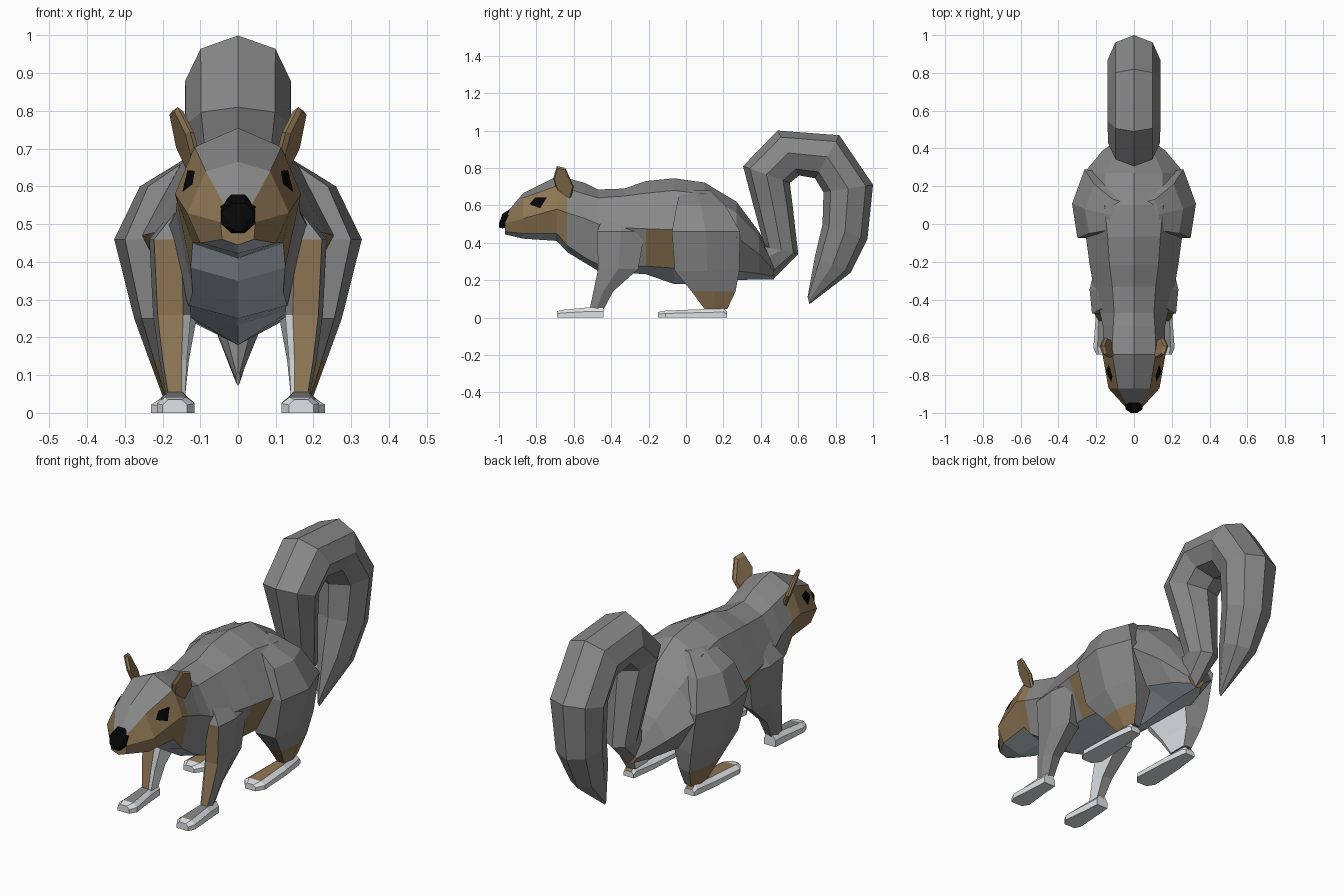
import bpy, bmesh, math
from mathutils import Vector
from mathutils.bvhtree import BVHTree

if "Cube" in bpy.data.objects:
    bpy.data.objects.remove(bpy.data.objects["Cube"])


def mat(name, r, g, b):
    m = bpy.data.materials.new(name)
    m.diffuse_color = (r, g, b, 1)
    m.use_nodes = True
    m.node_tree.nodes["Principled BSDF"].inputs["Base Color"].default_value = m.diffuse_color
    return m


MATS = [mat("grey_fur", .245, .245, .245), mat("tan_fur", .27, .182, .088),
        mat("belly_fur", .46, .53, .58), mat("pale_fur", .80, .83, .86),
        mat("black", .002, .002, .002)]
GREY, TAN, BELLY, PALE, BLACK = range(5)


def finish(name, bm, mirror=False):
    bmesh.ops.recalc_face_normals(bm, faces=bm.faces)
    me = bpy.data.meshes.new(name)
    bm.to_mesh(me)
    bm.free()
    for m in MATS:
        me.materials.append(m)
    ob = bpy.data.objects.new(name, me)
    bpy.context.collection.objects.link(ob)
    if mirror:
        ob.modifiers.new("mirror", 'MIRROR').use_mirror_merge = False
    return ob


def loft(name, rings, colour, mirror=False, cap=GREY):
    """Skin rings of points; colour(segment, strip) picks each face's material."""
    bm = bmesh.new()
    vs = [[bm.verts.new(p) for p in r] for r in rings]
    n = len(rings[0])
    for i in range(len(vs) - 1):
        for j in range(n):
            k = (j + 1) % n
            f = bm.faces.new((vs[i][j], vs[i][k], vs[i + 1][k], vs[i + 1][j]))
            f.material_index = colour(i, j)
    for r in (vs[0], vs[-1]):
        bm.faces.new(r).material_index = cap
    return finish(name, bm, mirror)


# Head and body: y, top z, upper x/z, middle x/z, lower x/z, bottom z
BODY = [
    (-.968, .55, .030, .54, .046, .505, .042, .46, .445),
    (-.87, .665, .085, .64, .135, .53, .10, .45, .422),
    (-.69, .755, .115, .705, .167, .58, .12, .45, .41),
    (-.635, .745, .115, .69, .162, .56, .125, .385, .35),
    (-.54, .72, .11, .66, .165, .53, .12, .32, .292),
    (-.47, .685, .105, .64, .18, .50, .13, .285, .25),
    (-.33, .69, .115, .65, .215, .48, .14, .28, .24),
    (-.215, .73, .13, .665, .235, .475, .145, .275, .232),
    (-.065, .745, .14, .68, .255, .47, .145, .265, .18),
    (.10, .722, .155, .66, .29, .47, .15, .26, .18),
    (.27, .62, .15, .56, .265, .43, .14, .25, .20),
    (.39, .46, .10, .43, .165, .34, .09, .235, .205),
    (.47, .30, .03, .28, .05, .25, .03, .22, .205),
]


def body_ring(y, zt, xu, zu, xm, zm, xl, zl, zb):
    right = [(xu, y, zu), (xm, y, zm), (xl, y, zl)]
    left = [(-x, y, z) for x, y, z in reversed(right)]
    return [(0, y, zt)] + right + [(0, y, zb)] + left


def body_colour(seg, strip):
    level = min(strip, 7 - strip)          # 0 back .. 3 belly
    if level == 3:
        return BELLY
    if level and seg < 3:                  # cheeks
        return TAN
    return TAN if level == 2 and seg == 7 else GREY   # flank patch


body = loft("body", [body_ring(*r) for r in BODY], body_colour, cap=TAN)


# Nose: y, centre z, half width, half height
def nose_ring(y, z, w, h):
    return [(w * math.sin(a), y, z + h * math.cos(a))
            for a in [math.pi / 8 + i * math.pi / 4 for i in range(8)]]


loft("nose", [nose_ring(-1.0, .492, .018, .012), nose_ring(-.982, .516, .047, .042),
              nose_ring(-.945, .530, .050, .052)], lambda i, j: BLACK, cap=BLACK)

# Eyes: thin plates laid on the cheeks
bm = bmesh.new()
bm.from_mesh(body.data)
tree = BVHTree.FromBMesh(bm)
bm.free()
bm = bmesh.new()
for s in (1, -1):
    pts = []
    for y, z in [(-.835, .603), (-.805, .638), (-.742, .640), (-.777, .582)]:
        hit, normal, _, _ = tree.ray_cast(Vector((s, y, z)), Vector((-s, 0, 0)))
        pts.append(bm.verts.new(hit + normal * .008))
    bm.faces.new(pts).material_index = BLACK
finish("eyes", bm)

# Ears: leaning, flattened leaf outlines
EAR = [(-.62, .62), (-.60, .70), (-.645, .80), (-.69, .81), (-.71, .745), (-.69, .68)]


def ear_ring(offset, shrink):
    out = []
    for y, z in EAR:
        y, z = -.655 + (y + .655) * shrink, .715 + (z - .715) * shrink
        out.append((.13 + .38 * (z - .69) + .4 * (y + .65) + offset, y, z))
    return out


loft("ears", [ear_ring(-.012, .88), ear_ring(0, 1), ear_ring(.012, .88)],
     lambda i, j: TAN, mirror=True, cap=TAN)

# Tail: outer y/z, inner y/z, half width, as eight-sided rings
TAIL = [
    (.36, .42, .47, .21, .05), (.42, .38, .60, .34, .075),
    (.36, .60, .57, .60, .11), (.305, .81, .555, .72, .138),
    (.49, 1.0, .605, .76, .14), (.82, .975, .69, .745, .14),
    (1.0, .71, .735, .67, .14), (.97, .42, .73, .50, .12),
    (.88, .24, .69, .33, .085), (.66, .072, .650, .11, .006),
]


def tail_ring(yo, zo, yi, zi, w):
    ring = []
    for k in range(8):
        a = k * math.pi / 4
        t = .5 - .5 * math.cos(a)
        ring.append((w * math.sin(a), yo + (yi - yo) * t, zo + (zi - zo) * t))
    return ring


loft("tail", [tail_ring(*r) for r in TAIL], lambda i, j: GREY)


# Legs: z, front y, back y, inner x, outer x, as six-sided rings
def leg_ring(z, yf, yb, xi, xo):
    d, w = yb - yf, xo - xi
    return [(xi, yf + .12 * d, z), (xi + .2 * w, yf, z), (xo - .12 * w, yf, z),
            (xo, yf + .5 * d, z), (xo - .28 * w, yb, z), (xi, yb - .08 * d, z)]


FRONT_LEG = [(.57, -.43, -.27, .07, .145), (.46, -.475, -.22, .13, .235),
             (.26, -.47, -.255, .125, .225), (.14, -.495, -.39, .135, .208),
             (.045, -.515, -.44, .14, .19)]
HIND_LEG = [(.68, -.03, .13, .06, .13), (.60, -.05, .21, .08, .26),
            (.46, -.075, .29, .09, .328), (.25, -.06, .285, .11, .275),
            (.14, .03, .265, .13, .235), (.045, .10, .22, .14, .20)]

loft("front_legs", [leg_ring(*r) for r in FRONT_LEG],
     lambda i, j: TAN if j == 1 and i > 0 else PALE if j in (0, 5) and i > 1 else GREY,
     mirror=True)
loft("hind_legs", [leg_ring(*r) for r in HIND_LEG],
     lambda i, j: PALE if j in (0, 5) and i > 1 else TAN if i == 4 and j < 4 else GREY,
     mirror=True)


# Paws: y, height, inner x, outer x, as six-sided rings with a darker top
def paw_ring(y, h, x0, x1):
    c = (x1 - x0) * .22
    return [(x0, y, 0), (x0, y, h * .6), (x0 + c, y, h),
            (x1 - c, y, h), (x1, y, h * .6), (x1, y, 0)]


FRONT_PAW = [(-.69, .035, .135, .20), (-.655, .042, .115, .215),
             (-.52, .055, .13, .205), (-.44, .055, .135, .20)]
HIND_PAW = [(-.15, .03, .145, .205), (-.11, .037, .115, .23),
            (.08, .045, .125, .22), (.20, .05, .14, .205), (.22, .03, .145, .20)]
for name, rows, top in (("front_paws", FRONT_PAW, GREY), ("hind_paws", HIND_PAW, TAN)):
    loft(name, [paw_ring(*r) for r in rows],
         lambda i, j: top if j == 2 and i > 0 else PALE, mirror=True, cap=PALE)
